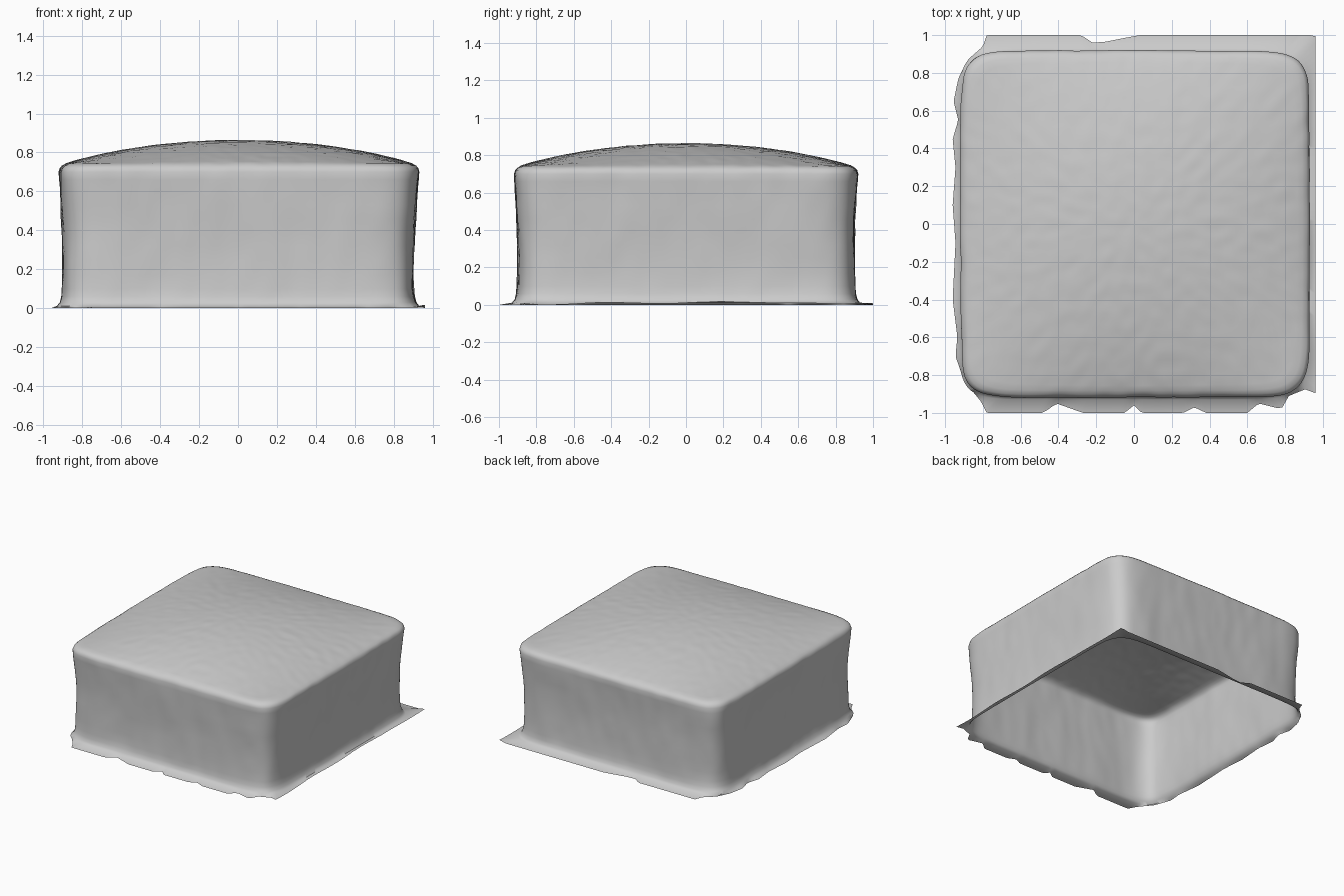
import bpy, bmesh, math
from mathutils import Vector, noise

if "Cube" in bpy.data.objects:
    bpy.data.objects.remove(bpy.data.objects["Cube"])

N = 360          # points around each loop
POWER = 11       # squareness of the rounded-square plan

# Ragged outer edge of the base skirt, counter-clockwise from the right
SKIRT = [(.96, 0), (.96, 1), (.03, 1), (-.05, .985), (-.15, .965), (-.22, .96), (-.28, 1),
         (-.78, 1), (-.8, .94), (-.88, .87), (-.93, .77), (-.955, .65), (-.93, .55),
         (-.96, .45), (-.945, .3), (-.96, .1), (-.945, -.1), (-.96, -.4), (-.935, -.6),
         (-.945, -.7), (-.9, -.83), (-.81, -.94), (-.78, -1), (-.48, -1), (-.41, -.95),
         (-.27, -1), (-.05, -1), (0, -.96), (.04, -1), (.26, -1), (.32, -.97), (.38, -1),
         (.6, -1), (.66, -.95), (.78, -.98), (.82, -.91), (.92, -.87), (.96, -.9)]

# Wall profile: height, half width
WALL = [(.012, .93), (.03, .915), (.06, .906), (.1, .901), (.17, .898), (.25, .898), (.32, .899),
        (.39, .901), (.46, .904), (.53, .908), (.6, .912), (.66, .916), (.70, .918),
        (.72, .912), (.733, .9)]


def direction(i):
    a = 2 * math.pi * i / N
    return math.cos(a), math.sin(a)


def plan_radius(c, s):
    return 1 / (abs(c) ** POWER + abs(s) ** POWER) ** (1 / POWER)


def skirt_radius(c, s):
    for (ax, ay), (bx, by) in zip(SKIRT, SKIRT[1:] + SKIRT[:1]):
        if ax * s - ay * c >= -1e-9 and c * by - s * bx >= -1e-9 and ax * c + ay * s > 0:
            return (ax * by - ay * bx) / (c * (by - ay) - s * (bx - ax))
    return .95


def dome_height(x, y):
    fx, fy = max(0, 1 - (x / .9) ** 2), max(0, 1 - (y / .9) ** 2)
    return .738 + .126 * (fx * fy) ** .9


def skirt_loop():
    pts = []
    for i in range(N):
        c, s = direction(i)
        r = max(skirt_radius(c, s), .925 * plan_radius(c, s))
        x, y = r * c, r * s
        lift = .022 * min(1, max(0, (x - .9) / .05)) * max(0, noise.noise(Vector((0, y * 2, 4))) + .5)
        pts.append((x, y, lift))
    return pts


def wall_loop(z, h):
    pts = []
    for i in range(N):
        c, s = direction(i)
        r = h * plan_radius(c, s)
        p = Vector((r * c, r * s, z))
        dent = .009 * noise.noise(p * 3.2) + .004 * noise.noise(p * 9)
        k = 1 + dent * min(1, z / .1)
        lean = .012 * z / .7 * max(0, c)          # right side leans out slightly
        pts.append((p.x * k + lean, p.y * k, z))
    return pts


def dome_loop(t):
    pts = []
    for i in range(N):
        c, s = direction(i)
        # plan goes from rounded square at the rim to round at the centre
        r = .895 * t * (plan_radius(c, s) * t + .97 * (1 - t))
        x, y = r * c, r * s
        z = dome_height(x, y) + .0025 * noise.noise(Vector((x, y, 0)) * 14)
        pts.append((x + .01 * t * max(0, c), y, z))
    return pts


# Open-bottomed cushion block: skirt, walls and domed top in one skin
bm = bmesh.new()
loops = [skirt_loop()] + [wall_loop(z, h) for z, h in WALL]
loops += [dome_loop(1 - .985 * (k + .5) / 34) for k in range(34)]
rings = [[bm.verts.new(p) for p in loop] for loop in loops]
for low, high in zip(rings, rings[1:]):
    for i in range(N):
        j = (i + 1) % N
        bm.faces.new((low[i], low[j], high[j], high[i]))
centre = bm.verts.new((0, 0, dome_height(0, 0)))
for i in range(N):
    bm.faces.new((rings[-1][i], rings[-1][(i + 1) % N], centre))

mesh = bpy.data.meshes.new("cushion_block")
bm.to_mesh(mesh)
bm.free()
block = bpy.data.objects.new("cushion_block", mesh)
bpy.context.collection.objects.link(block)
bpy.context.view_layer.objects.active = block
block.select_set(True)
bpy.ops.object.shade_smooth_by_angle(angle=math.radians(50))
